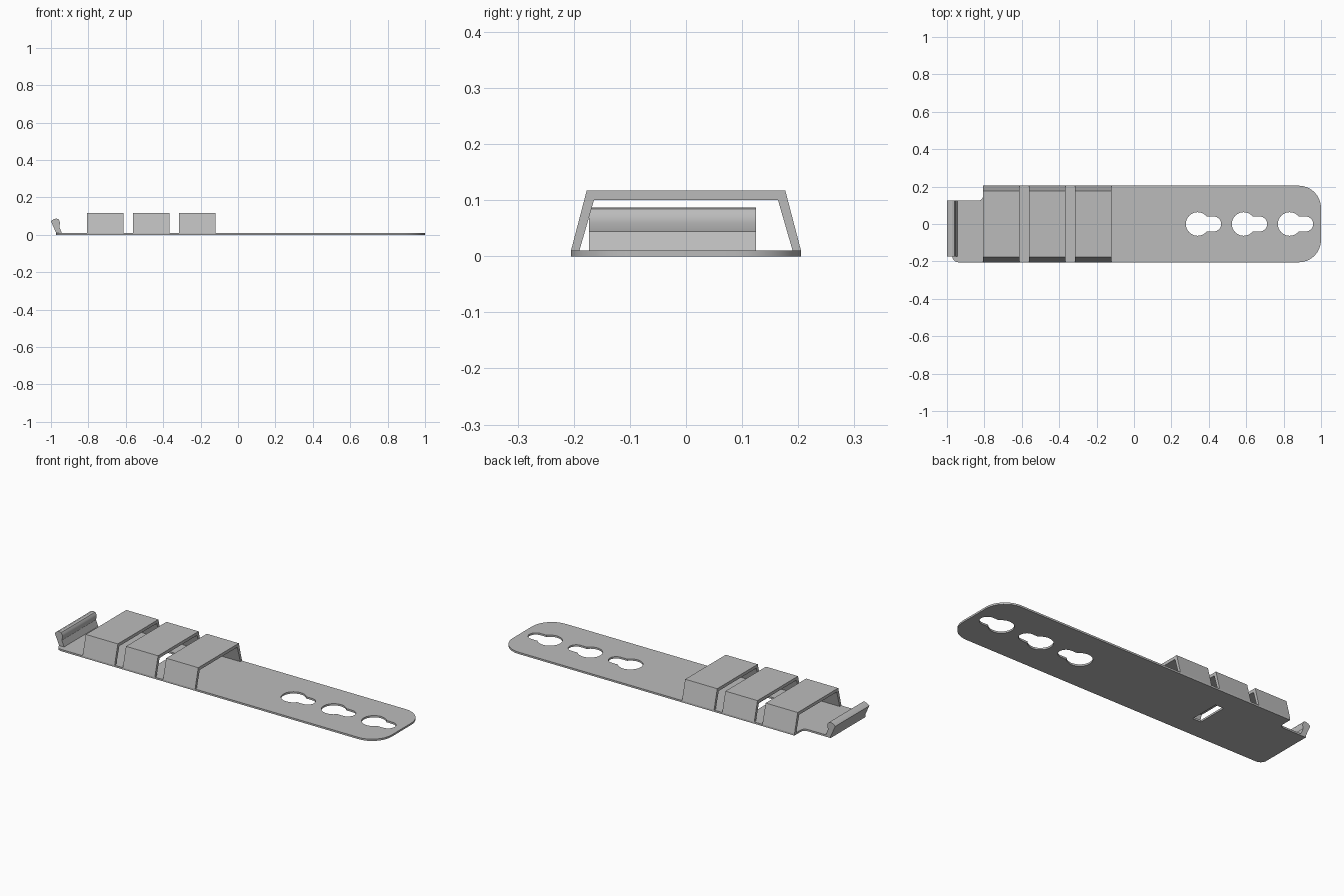
import bpy
from math import pi, asin, cos, sin, radians
from mathutils import Matrix, Vector
import bmesh

cube = bpy.data.objects.get("Cube")
if cube:
    bpy.data.objects.remove(cube, do_unlink=True)

steel = bpy.data.materials.new("grey metal")
steel.use_nodes = True
GREY = (0.5, 0.5, 0.5, 1)
steel.diffuse_color = GREY
steel.node_tree.nodes["Principled BSDF"].inputs["Base Color"].default_value = GREY


def arc(cx, cy, r, a0, a1, n):
    return [(cx + r * cos(a0 + (a1 - a0) * i / n),
             cy + r * sin(a0 + (a1 - a0) * i / n)) for i in range(n + 1)]


def rounded(corners, n=8):
    """Round each (x, y, radius) corner of a right-angled outline."""
    out = []
    for i, (x, y, r) in enumerate(corners):
        p = Vector((x, y))
        if not r:
            out.append((x, y))
            continue
        a = (Vector(corners[i - 1][:2]) - p).normalized() * r
        b = (Vector(corners[(i + 1) % len(corners)][:2]) - p).normalized() * r
        for k in range(n + 1):
            t = k / n * pi / 2
            q = p + a + b - b * cos(t) - a * sin(t)
            out.append((q.x, q.y))
    return out


def extrude(name, loops, lo, hi, axes):
    """Fill outlines (later loops are holes) and extrude along the third axis."""
    curve = bpy.data.curves.new(name, "CURVE")
    curve.dimensions = "2D"
    curve.fill_mode = "BOTH"
    curve.extrude = (hi - lo) / 2
    for loop in loops:
        spline = curve.splines.new("POLY")
        spline.points.add(len(loop) - 1)
        spline.use_cyclic_u = True
        for point, (u, v) in zip(spline.points, loop):
            point.co = (u, v, 0, 1)
    temp = bpy.data.objects.new(name + " outline", curve)
    bpy.context.collection.objects.link(temp)
    bpy.context.view_layer.update()
    graph = bpy.context.evaluated_depsgraph_get()
    mesh = bpy.data.meshes.new_from_object(temp.evaluated_get(graph))
    bpy.data.objects.remove(temp, do_unlink=True)
    mesh.name = name

    bm = bmesh.new()
    bm.from_mesh(mesh)
    bmesh.ops.translate(bm, verts=bm.verts, vec=(0, 0, (lo + hi) / 2))
    bmesh.ops.transform(bm, matrix=Matrix(axes).transposed().to_4x4(), verts=bm.verts)
    bmesh.ops.remove_doubles(bm, verts=bm.verts, dist=0.0001)
    bmesh.ops.recalc_face_normals(bm, faces=bm.faces)
    bm.to_mesh(mesh)
    bm.free()
    mesh.materials.clear()
    mesh.materials.append(steel)
    ob = bpy.data.objects.new(name, mesh)
    bpy.context.collection.objects.link(ob)
    bpy.ops.object.select_all(action="DESELECT")
    ob.select_set(True)
    bpy.context.view_layer.objects.active = ob
    bpy.ops.object.shade_smooth_by_angle(angle=radians(30))
    return ob


X, Y, Z = (1, 0, 0), (0, 1, 0), (0, 0, 1)
THICK = 0.01
W = 0.205

# Base plate with a notched end, three keyholes and a slot under the middle strap
outline = rounded([(-0.972, -W, 0.035), (1, -W, 0.12), (1, W, 0.12),
                   (-0.807, W, 0), (-0.807, 0.125, 0.025), (-0.972, 0.125, 0)])


def keyhole(cx, r=0.063, s=0.04):
    a = asin(s / r)
    return arc(cx, 0, r, a, 2 * pi - a, 32) + arc(cx + 0.086, 0, s, -pi / 2, pi / 2, 14)


slot = [(-0.49, -0.085), (-0.44, -0.085), (-0.44, 0.085), (-0.49, 0.085)]
holes = [keyhole(0.34 + 0.246 * i) for i in range(3)]
extrude("base_plate", [outline, slot] + holes, 0, THICK, (X, Y, Z))

# Three raised trapezoid straps
half = [(W, THICK), (0.177, 0.117), (0.164, 0.1), (0.19, THICK)]
strap = [half[0], half[1]] + [(-y, z) for y, z in (half[1], half[0], half[3], half[2])] + half[2:]
for i, name in enumerate(("outer_strap", "middle_strap", "inner_strap")):
    x = -0.807 + 0.246 * i
    extrude(name, [strap], x, x + 0.196, (Y, Z, X))

# Leaning end lip with a rounded head
lip = [(-0.972, 0.009), (-0.942, 0.009), (-0.956, 0.044), (-0.952, 0.06),
       (-0.954, 0.074), (-0.961, 0.084), (-0.972, 0.087), (-0.988, 0.082), (-1, 0.072)]
extrude("end_lip", [lip], -0.125, 0.173, (X, Z, (0, -1, 0)))
